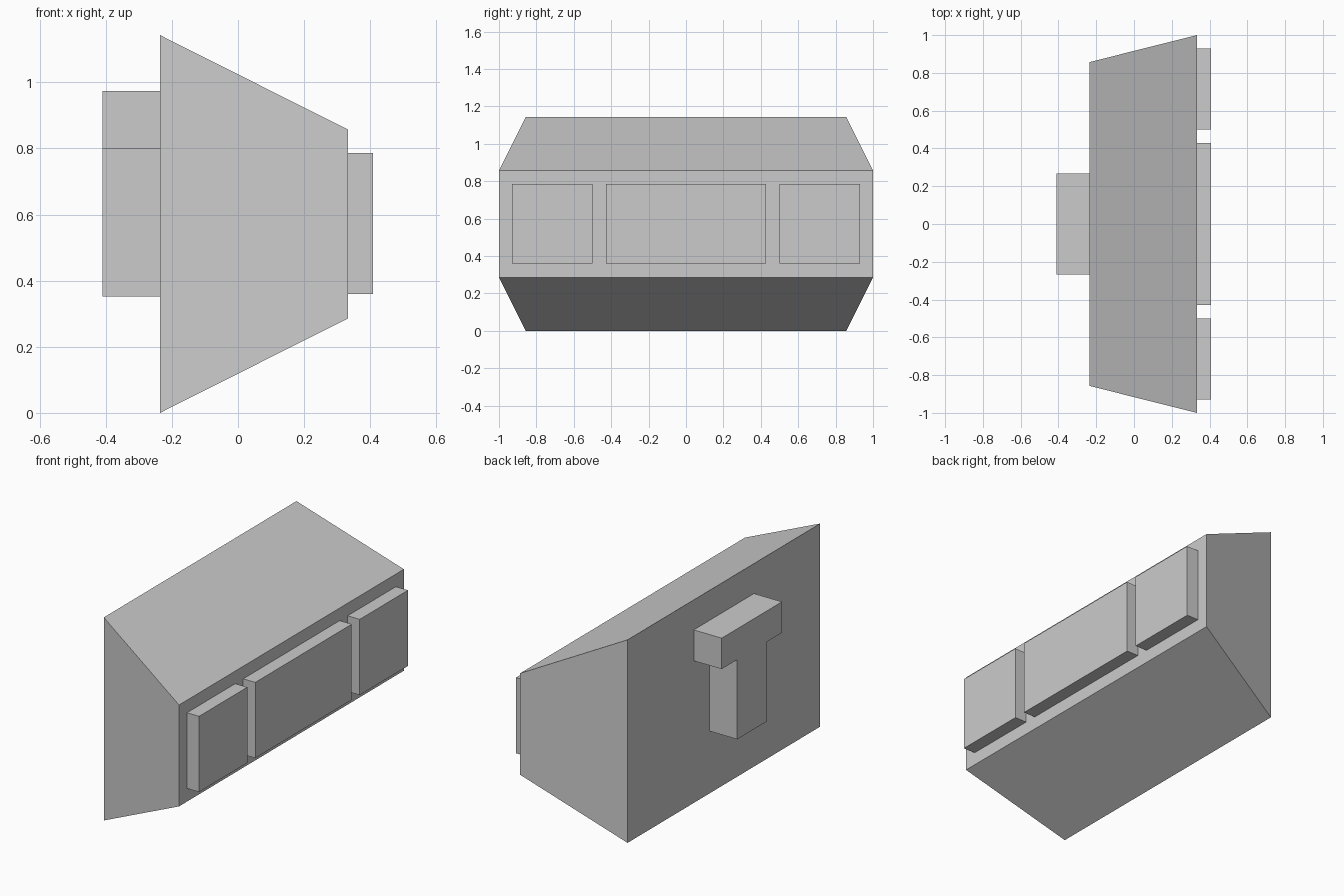
import bpy, bmesh

if "Cube" in bpy.data.objects:
    bpy.data.objects.remove(bpy.data.objects["Cube"])

BACK_X, FACE_X = -0.236, 0.333


def prism(name, ring_a, ring_b):
    """Solid joining two matching rings of 3D points."""
    bm = bmesh.new()
    a = [bm.verts.new(p) for p in ring_a]
    b = [bm.verts.new(p) for p in ring_b]
    bm.faces.new(a)
    bm.faces.new(b)
    n = len(a)
    for i in range(n):
        j = (i + 1) % n
        bm.faces.new((a[i], a[j], b[j], b[i]))
    bmesh.ops.recalc_face_normals(bm, faces=bm.faces)
    mesh = bpy.data.meshes.new(name)
    bm.to_mesh(mesh)
    bm.free()
    obj = bpy.data.objects.new(name, mesh)
    bpy.context.collection.objects.link(obj)
    return obj


def rect(x, y0, y1, z0, z1):
    return [(x, y0, z0), (x, y1, z0), (x, y1, z1), (x, y0, z1)]


# Tapered main body: tall at the back, wide and low at the face
prism("body",
      rect(BACK_X, -0.857, 0.857, 0, 1.143),
      rect(FACE_X, -1, 1, 0.286, 0.857))

# Three raised panels on the narrow face
for name, y0, y1 in (("panel_left", -0.929, -0.5),
                     ("panel_middle", -0.429, 0.429),
                     ("panel_right", 0.5, 0.929)):
    prism(name, rect(FACE_X, y0, y1, 0.36, 0.786),
          rect(0.408, y0, y1, 0.36, 0.786))

# Mounting bracket on the back: stem with a crossbar
half = [(0.13, 0.352), (0.13, 0.8), (0.268, 0.8), (0.268, 0.974)]
profile = half + [(-y, z) for y, z in reversed(half)]
prism("back_bracket",
      [(BACK_X, y, z) for y, z in profile],
      [(-0.41, y, z) for y, z in profile])
